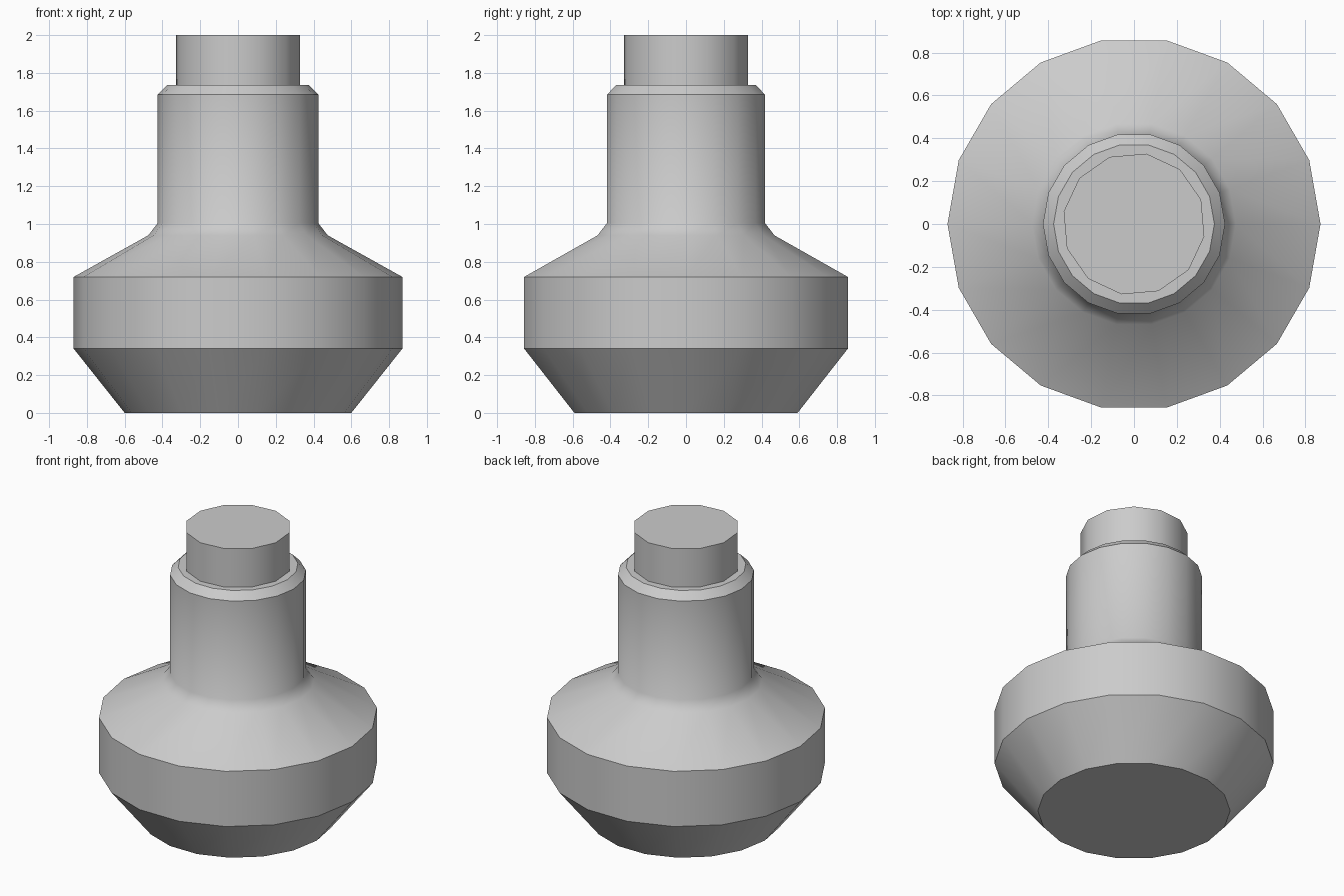
import bpy, bmesh
from math import cos, sin, pi, radians

if "Cube" in bpy.data.objects:
    bpy.data.objects.remove(bpy.data.objects["Cube"])


def turned(name, profile, sides, offset=0.0):
    """Closed low-poly turned solid from (radius, z) profile points."""
    bm = bmesh.new()
    rings = []
    for r, z in profile:
        angles = [offset + 2 * pi * i / sides for i in range(sides)]
        rings.append([bm.verts.new((r * cos(a), r * sin(a), z)) for a in angles])
    for low, high in zip(rings, rings[1:]):
        for i in range(sides):
            j = (i + 1) % sides
            bm.faces.new((low[i], low[j], high[j], high[i]))
    bm.faces.new(rings[0][::-1])
    bm.faces.new(rings[-1])
    mesh = bpy.data.meshes.new(name)
    bm.to_mesh(mesh)
    bm.free()
    obj = bpy.data.objects.new(name, mesh)
    bpy.context.collection.objects.link(obj)
    # smooth around the body and neck fillet, crisp at the corners
    bpy.ops.object.select_all(action='DESELECT')
    obj.select_set(True)
    bpy.context.view_layer.objects.active = obj
    bpy.ops.object.shade_smooth_by_angle(angle=radians(37.6))
    return obj


# bottle: tapered base, straight belly, sloped shoulder, neck, chamfered rim
turned("bottle", [(0.60, 0), (0.87, 0.34), (0.87, 0.72), (0.475, 0.94),
                  (0.425, 1.005), (0.425, 1.685), (0.375, 1.735)], 18)

# stopper: twelve-sided plug sitting in the neck
turned("stopper", [(0.333, 1.60), (0.333, 2.0)], 12, radians(20))
